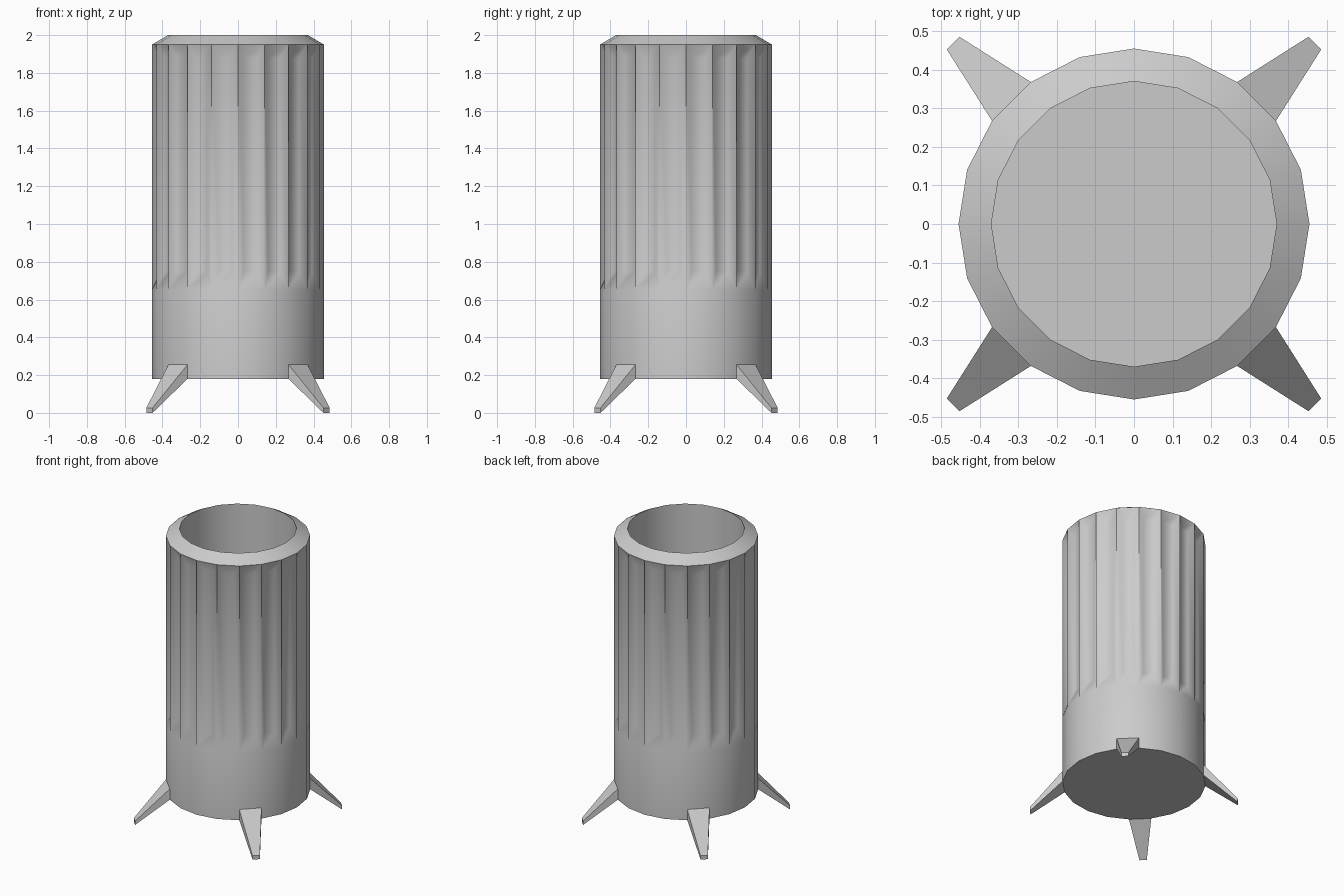
import bpy, bmesh, math
from mathutils import Vector

if "Cube" in bpy.data.objects:
    bpy.data.objects.remove(bpy.data.objects["Cube"])

N = 20
R = 0.455
STEP = 2 * math.pi / N


def finish(bm, name, smooth):
    bmesh.ops.recalc_face_normals(bm, faces=bm.faces)
    mesh = bpy.data.meshes.new(name)
    bm.to_mesh(mesh)
    bm.free()
    ob = bpy.data.objects.new(name, mesh)
    bpy.context.collection.objects.link(ob)
    if smooth:
        bpy.context.view_layer.objects.active = ob
        ob.select_set(True)
        bpy.ops.object.shade_smooth_by_angle(angle=math.radians(50))
        ob.select_set(False)
    return ob


# Fluted hollow bin: rings from the outer base, over the rim, to the inner floor
bm = bmesh.new()
profile = [(R, 0.18), (R, 0.65), (R, 1.95), (0.37, 2.0), (0.37, 0.25)]
rings = [[bm.verts.new((r * math.cos(i * STEP), r * math.sin(i * STEP), z))
          for i in range(N)] for r, z in profile]
for level in range(len(rings) - 1):
    lo, hi = rings[level], rings[level + 1]
    for i in range(N):
        j = (i + 1) % N
        quad = [lo[i], lo[j], hi[j], hi[i]]
        if level != 1:
            bm.faces.new(quad)
            continue
        # Recessed flute panel with sloped sides and ends
        mid = (i + 0.5) * STEP
        out = Vector((math.cos(mid), math.sin(mid), 0))
        side = Vector((-out.y, out.x, 0))
        inner = [bm.verts.new(out * 0.42 + side * s * 0.036 + Vector((0, 0, z)))
                 for s, z in ((-1, 0.75), (1, 0.75), (1, 1.88), (-1, 1.88))]
        bm.faces.new(inner)
        for k in range(4):
            m = (k + 1) % 4
            bm.faces.new((quad[k], quad[m], inner[m], inner[k]))
bm.faces.new(rings[0][::-1])
bm.faces.new(rings[-1])
finish(bm, "bin_body", True)

# Four tapered legs splayed along the diagonals
root_r, root_w = R * math.cos(STEP / 2), R * math.sin(STEP / 2)
for n in range(4):
    a = math.pi / 4 + n * math.pi / 2
    out = Vector((math.cos(a), math.sin(a), 0))
    side = Vector((-out.y, out.x, 0))
    bm = bmesh.new()
    root, tip = [[bm.verts.new(out * r + side * s * w + Vector((0, 0, z)))
                  for s, z in ((-1, z0), (1, z0), (1, z1), (-1, z1))]
                 for r, w, z0, z1 in ((root_r, root_w, 0.18, 0.255),
                                      (0.663, 0.0233, 0.0, 0.027))]
    bm.faces.new(root)
    bm.faces.new(tip)
    for k in range(4):
        m = (k + 1) % 4
        bm.faces.new((root[k], root[m], tip[m], tip[k]))
    finish(bm, f"leg_{n + 1}", False)
